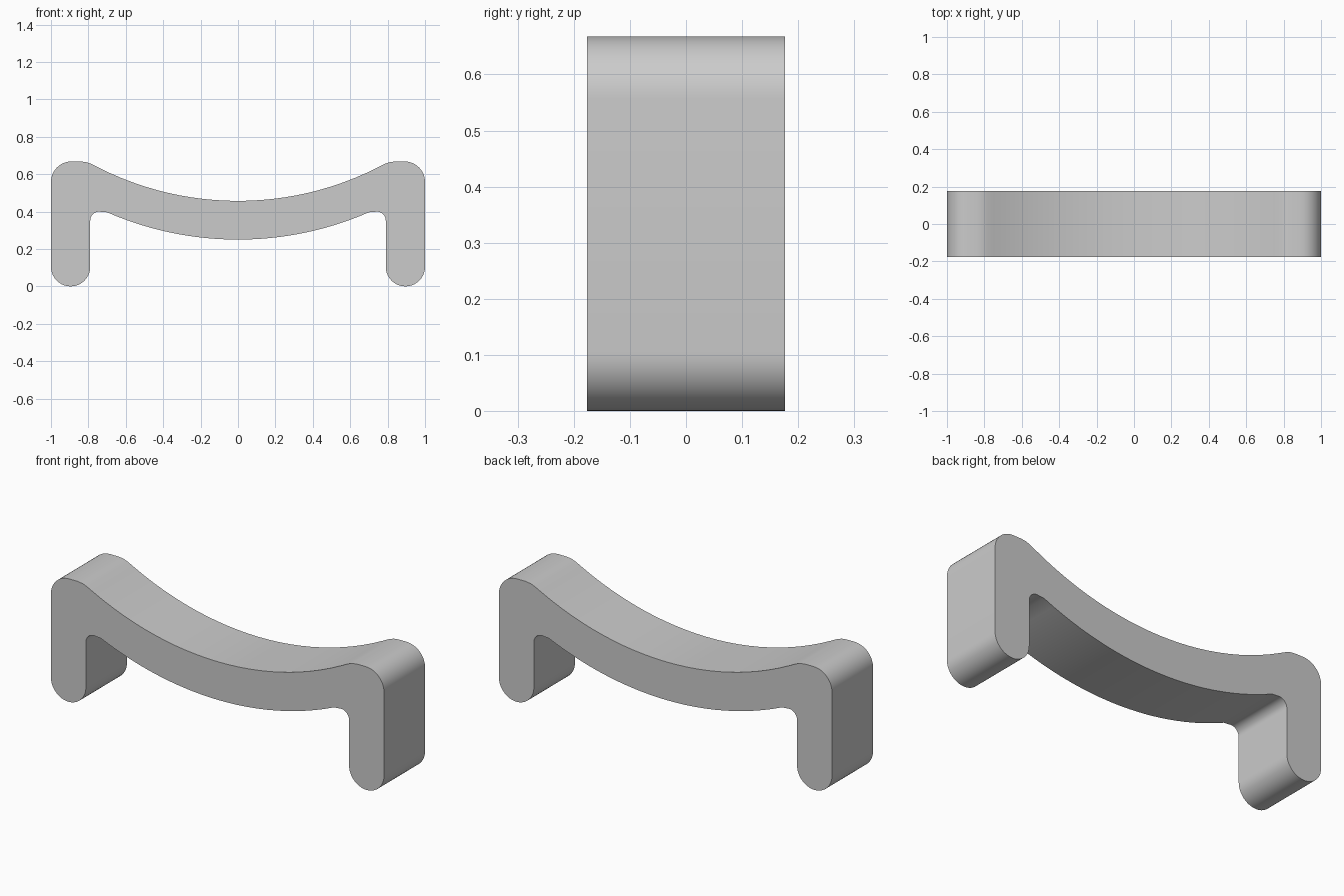
import bpy, bmesh, math

cube = bpy.data.objects.get("Cube")
if cube:
    bpy.data.objects.remove(cube, do_unlink=True)

HALF_DEPTH = 0.176


def arc(cx, cz, r, start, end, steps):
    """Points on a circle between two angles in degrees."""
    angles = [math.radians(start + (end - start) * i / steps) for i in range(steps + 1)]
    return [(cx + r * math.cos(a), cz + r * math.sin(a)) for a in angles]


def sag(bottom, r, x_end, steps):
    """Shallow hanging curve from the middle out to x_end."""
    xs = [x_end * i / steps for i in range(steps + 1)]
    return [(x, bottom + r - math.sqrt(r * r - x * x)) for x in xs]


# Right half of the handle outline, from top middle round to bottom middle
half = sag(0.457, 1.65, 0.75, 12)
half += [(0.785, 0.655), (0.81, 0.664), (0.84, 0.668)]      # crest of the shoulder
half += arc(0.89, 0.558, 0.11, 90, 0, 12)                   # outer shoulder
half += arc(0.895, 0.105, 0.105, 0, -180, 20)               # rounded foot
half += arc(0.742, 0.352, 0.048, 0, 105, 8)                 # inner fillet
half += reversed(sag(0.25, 1.75, 0.7, 12))                  # underside of the grip

# Mirror the half to close the outline
outline = half + [(-x, z) for x, z in reversed(half) if x > 1e-6]

# Extrude the outline through the depth
bm = bmesh.new()
face = bm.faces.new([bm.verts.new((x, -HALF_DEPTH, z)) for x, z in outline])
result = bmesh.ops.extrude_face_region(bm, geom=[face])
moved = [v for v in result["geom"] if isinstance(v, bmesh.types.BMVert)]
bmesh.ops.translate(bm, verts=moved, vec=(0, 2 * HALF_DEPTH, 0))
bmesh.ops.recalc_face_normals(bm, faces=bm.faces)
bmesh.ops.triangulate(bm, faces=[f for f in bm.faces if len(f.verts) > 4])

mesh = bpy.data.meshes.new("handle")
bm.to_mesh(mesh)
bm.free()
handle = bpy.data.objects.new("handle", mesh)
bpy.context.collection.objects.link(handle)

# Plain grey finish
grey = bpy.data.materials.new("light grey")
grey.use_nodes = True
colour = (0.6, 0.6, 0.6, 1)
grey.diffuse_color = colour
grey.node_tree.nodes["Principled BSDF"].inputs["Base Color"].default_value = colour
mesh.materials.append(grey)

# Smooth round the curves, crisp at the front and back edges
bpy.ops.object.select_all(action="DESELECT")
handle.select_set(True)
bpy.context.view_layer.objects.active = handle
bpy.ops.object.shade_smooth_by_angle(angle=math.radians(35))
